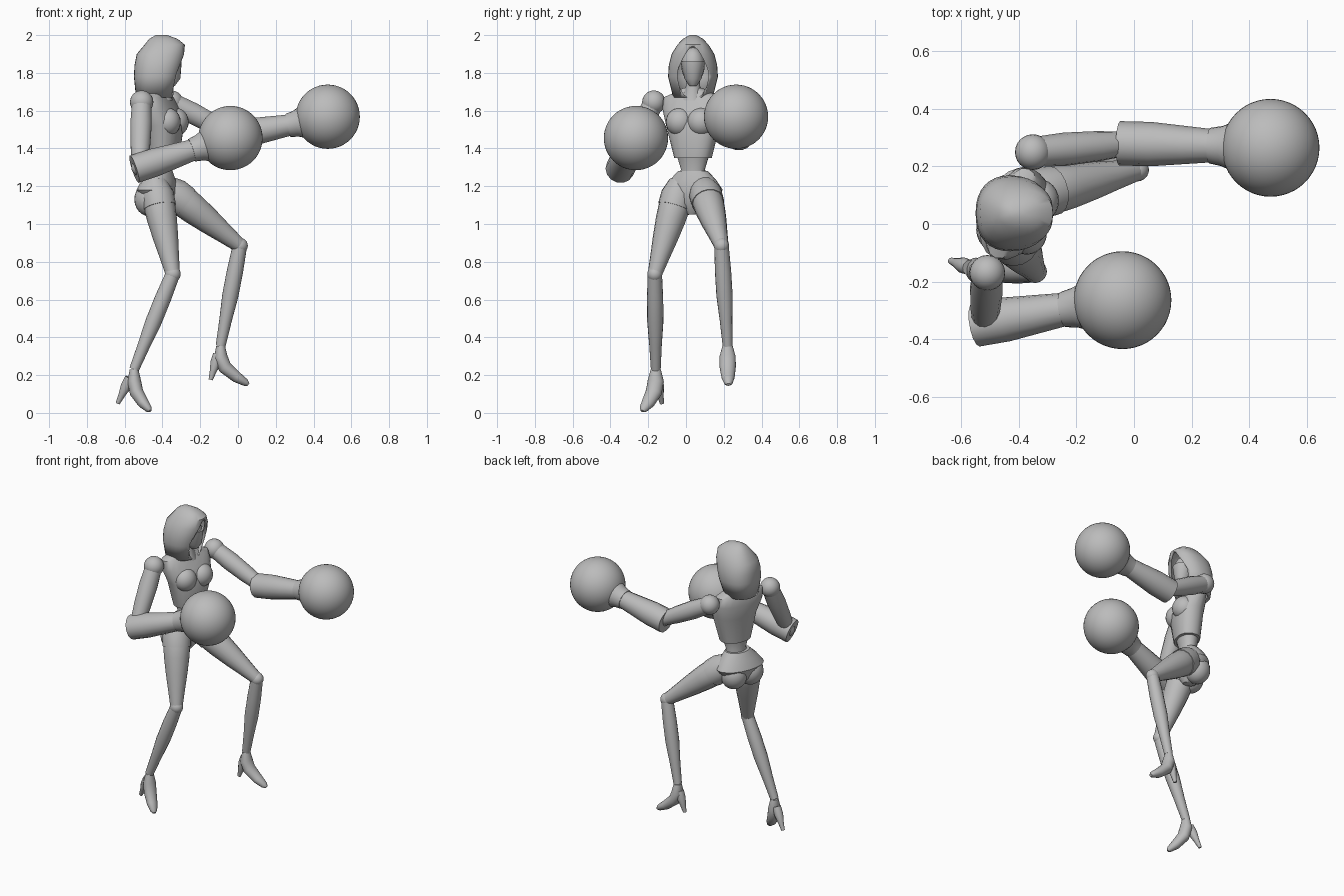
import bpy, bmesh, math
from mathutils import Vector

if "Cube" in bpy.data.objects:
    bpy.data.objects.remove(bpy.data.objects["Cube"], do_unlink=True)

grey = bpy.data.materials.new("plain grey")
grey.use_nodes = True
grey.diffuse_color = (0.5, 0.5, 0.5, 1)
grey.node_tree.nodes["Principled BSDF"].inputs["Base Color"].default_value = grey.diffuse_color

UP = Vector((0, 0, 1))
ACROSS = Vector((0, 1, 0))
TWIST = Vector((0.35, 0.94, 0))     # shoulder and hip line
FORWARD = Vector((0.94, -0.35, 0))
MID_Y = 0.037


def finish(name, bm):
    """Turn a bmesh into a named, grey, smoothly shaded object."""
    bmesh.ops.recalc_face_normals(bm, faces=bm.faces)
    mesh = bpy.data.meshes.new(name)
    bm.to_mesh(mesh)
    bm.free()
    mesh.materials.append(grey)
    ob = bpy.data.objects.new(name, mesh)
    bpy.context.collection.objects.link(ob)
    bpy.ops.object.select_all(action='DESELECT')
    ob.select_set(True)
    bpy.context.view_layer.objects.active = ob
    bpy.ops.object.shade_smooth_by_angle(angle=math.radians(40))
    return ob


def loft(name, points, sizes, ref=ACROSS, level=False, sides=20, open_start=False, power=1):
    """Skin ellipses of (half width, half depth) along a path; a power below 1 squares them."""
    def wave(value):
        return math.copysign(abs(value) ** power, value)

    bm = bmesh.new()
    loops = []
    last = len(points) - 1
    for i, (centre, (wide, deep)) in enumerate(zip(points, sizes)):
        along = points[min(i + 1, last)] - points[max(i - 1, 0)]
        along = UP if level else along.normalized()
        u = (ref - along * ref.dot(along)).normalized() * wide
        v = along.cross(u).normalized() * deep
        angles = [math.tau * k / sides for k in range(sides)]
        loops.append([bm.verts.new(centre + u * wave(math.cos(a)) + v * wave(math.sin(a)))
                      for a in angles])
    for low, high in zip(loops, loops[1:]):
        for k in range(sides):
            bm.faces.new((low[k - 1], low[k], high[k], high[k - 1]))
    if not open_start:
        bm.faces.new(loops[0])
    bm.faces.new(loops[-1])
    return finish(name, bm)


def stack(name, rings, ref=ACROSS, **options):
    """Loft level rings given as (x, z, half width, half depth)."""
    points = [Vector((x, MID_Y, z)) for x, z, wide, deep in rings]
    return loft(name, points, [ring[2:] for ring in rings], ref, level=True, **options)


def taper(name, start, end, radii, sides=16):
    """Straight limb with evenly spaced round sections."""
    steps = len(radii) - 1
    points = [start.lerp(end, i / steps) for i in range(steps + 1)]
    return loft(name, points, [(r, r) for r in radii], sides=sides)


def ball(name, centre, size, segments=24):
    bm = bmesh.new()
    bmesh.ops.create_uvsphere(bm, u_segments=segments, v_segments=segments // 2, radius=1)
    bmesh.ops.scale(bm, vec=size, verts=bm.verts)
    bmesh.ops.translate(bm, vec=centre, verts=bm.verts)
    return finish(name, bm)


# Torso
stack("chest", [(-.393, 1.35, .1, .075), (-.39, 1.52, .145, .092), (-.415, 1.61, .168, .085),
                (-.425, 1.67, .165, .062), (-.425, 1.7, .09, .052), (-.42, 1.72, .05, .045)],
      TWIST, power=.85)
stack("waist", [(-.41, 1.22, .085, .06), (-.4, 1.29, .065, .052), (-.395, 1.37, .09, .068)], TWIST)
stack("pelvis", [(-.41, 1.05, .025, .04), (-.42, 1.11, .11, .085), (-.43, 1.18, .165, .098),
                 (-.42, 1.23, .13, .085), (-.41, 1.28, .082, .062)], TWIST)
bust = Vector((-.385, MID_Y, 1.54)) + FORWARD * .035
seat = Vector((-.445, MID_Y, 1.13))
for side, sign in (("left", 1), ("right", -1)):
    ball(side + "_bust", bust + TWIST * sign * .06, (.07, .075, .075))
    ball(side + "_buttock", seat + TWIST * sign * .06, (.083, .083, .09))

# Neck and masked face
taper("neck", Vector((-.41, MID_Y, 1.66)), Vector((-.395, MID_Y, 1.8)), (.065, .038, .036))
ball("face", (-.375, MID_Y, 1.84), (.068, .062, .095))
stack("face_mask", [(-.355, 1.73, .018, .02), (-.355, 1.77, .045, .05), (-.36, 1.86, .066, .062)])

# Hood with an oval opening, narrowed towards the top
hood = stack("hood", [(-.44, 1.67, .105, .1), (-.43, 1.78, .132, .121), (-.42, 1.84, .128, .128),
                      (-.408, 1.9, .113, .128), (-.388, 1.95, .082, .106),
                      (-.395, 1.98, .053, .075), (-.405, 2, .018, .03)],
             sides=32, open_start=True, power=.87)
shell = hood.modifiers.new("cloth", 'SOLIDIFY')
shell.thickness = .018
opening = Vector((-.3, MID_Y, 1.8))
depth = Vector((.1, 0, 0))
cutter = loft("hood_opening_cutter", [opening - depth, opening + depth], [(.083, .14)] * 2, sides=32)
for vert in cutter.data.vertices:
    pinch = 1 - .45 * max(0, vert.co.z - opening.z) / .14
    vert.co.y = MID_Y + (vert.co.y - MID_Y) * pinch
cutter.hide_render = True
cutter.hide_viewport = True
cut = hood.modifiers.new("opening", 'BOOLEAN')
cut.object = cutter
cut.operation = 'DIFFERENCE'
cut.solver = 'EXACT'


def arm(side, shoulder, elbow, wrist, fist):
    """Ball shoulder, sleeve, flared forearm, cuff and round glove."""
    shoulder, elbow, wrist, fist = map(Vector, (shoulder, elbow, wrist, fist))
    ball(side + "_shoulder", shoulder, (.062, .062, .062))
    taper(side + "_upper_arm", shoulder, elbow, (.052, .058, .053, .042), sides=14)
    ball(side + "_elbow", elbow, (.045, .045, .045))
    back = elbow + (elbow - wrist) * .1
    taper(side + "_forearm", back, wrist, (.077, .077, .067, .057), sides=14)
    taper(side + "_cuff", wrist.lerp(fist, -.08), wrist.lerp(fist, .35), (.062, .07, .088), sides=20)
    ball(side + "_glove", fist, (.17, .17, .17), segments=48)


arm("right", (-.51, -.17, 1.645), (-.52, -.345, 1.3), (-.23, -.295, 1.395), (-.04, -.265, 1.455))
arm("left", (-.352, .25, 1.645), (-.02, .28, 1.47), (.28, .272, 1.525), (.475, .265, 1.568))

# Shared shoe profile: part of the way forward, part of the way down, half width
SHOE = [(0, 0, .027), (0, .28, .043), (.15, .55, .043), (.58, .81, .035), (.9, .95, .023), (1, 1, .01)]


def leg(side, hip, knee, ankle, toe, heel):
    """Shorts leg, thigh, knee, shin and heeled shoe."""
    hip, knee, ankle, toe, heel = map(Vector, (hip, knee, ankle, toe, heel))
    taper(side + "_thigh", hip, knee, (.06, .085, .079, .067, .052, .038))
    taper(side + "_shorts_leg", hip, hip.lerp(knee, .27), (.065, .088, .087))
    ball(side + "_knee", knee, (.042, .04, .042))
    taper(side + "_shin", knee, ankle, (.038, .043, .043, .033, .026))
    reach = toe - ankle
    drop = UP * reach.z
    points = [ankle + (reach - drop) * ahead + drop * down for ahead, down, wide in SHOE]
    loft(side + "_shoe", points, [(wide, wide * .85) for ahead, down, wide in SHOE])
    taper(side + "_heel", ankle.lerp(heel, .25), heel, (.027, .028, .018, .011), sides=12)


leg("right", (-.44, -.025, 1.22), (-.345, -.165, .735), (-.55, -.16, .23),
    (-.465, -.232, .01), (-.637, -.128, .05))
leg("left", (-.39, .09, 1.2), (.01, .188, .885), (-.092, .22, .355),
    (.055, .225, .15), (-.145, .22, .175))
